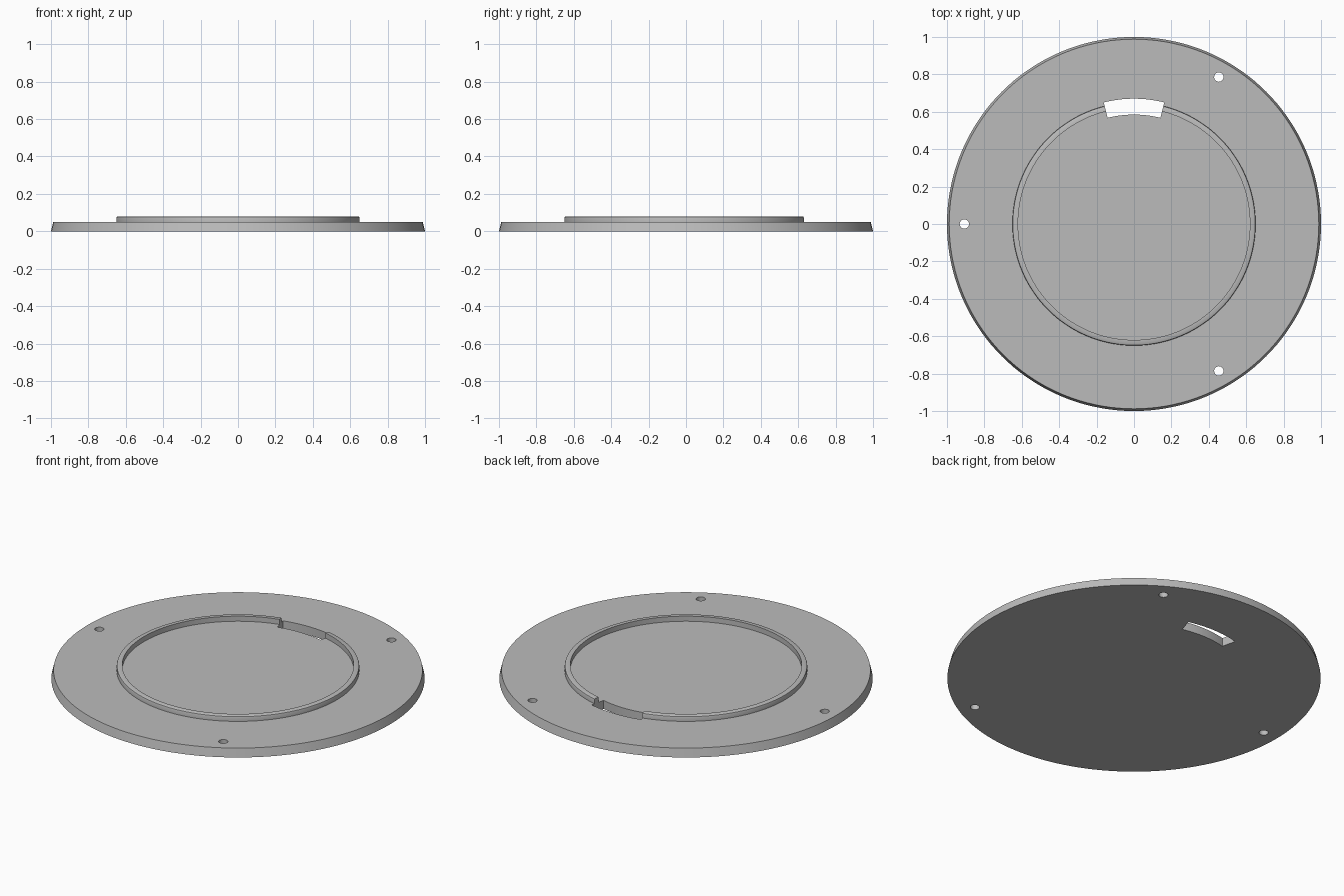
import bpy
import bmesh
from math import sin, cos, pi, radians

if "Cube" in bpy.data.objects:
    bpy.data.objects.remove(bpy.data.objects["Cube"], do_unlink=True)

# Single plain grey material
grey = bpy.data.materials.new("light grey")
grey.use_nodes = True
colour = (0.5, 0.5, 0.5, 1)
grey.diffuse_color = colour
grey.node_tree.nodes["Principled BSDF"].inputs["Base Color"].default_value = colour


def make_object(name, bm):
    bmesh.ops.recalc_face_normals(bm, faces=bm.faces)
    mesh = bpy.data.meshes.new(name)
    bm.to_mesh(mesh)
    bm.free()
    mesh.materials.append(grey)
    obj = bpy.data.objects.new(name, mesh)
    bpy.context.collection.objects.link(obj)
    return obj


def lathe(name, profile, segments):
    """Spin an (r, z) profile and cap its two ends."""
    bm = bmesh.new()
    rings = []
    for r, z in profile:
        rings.append([bm.verts.new((r * cos(2 * pi * i / segments),
                                    r * sin(2 * pi * i / segments), z))
                      for i in range(segments)])
    for a, b in zip(rings, rings[1:]):
        for i in range(segments):
            j = (i + 1) % segments
            bm.faces.new((a[i], a[j], b[j], b[i]))
    bm.faces.new(rings[0])
    bm.faces.new(rings[-1])
    return make_object(name, bm)


def prism(name, outline, bottom, top):
    """Extrude a flat (x, y) outline upward."""
    bm = bmesh.new()
    face = bm.faces.new([bm.verts.new((x, y, bottom)) for x, y in outline])
    new = bmesh.ops.extrude_face_region(bm, geom=[face])["geom"]
    verts = [v for v in new if isinstance(v, bmesh.types.BMVert)]
    bmesh.ops.translate(bm, verts=verts, vec=(0, 0, top - bottom))
    return make_object(name, bm)


def arc(r, start, end, steps, cx=0, cy=0):
    angles = [radians(start + (end - start) * i / steps) for i in range(steps + 1)]
    return [(cx + r * cos(a), cy + r * sin(a)) for a in angles]


# Tapered disc with a raised locating ring
plate = lathe("flanged_plate", [
    (1.0, 0), (0.988, 0.05), (0.65, 0.05), (0.65, 0.071), (0.648, 0.077),
    (0.643, 0.08), (0.62, 0.08), (0.62, 0.05)], 144)

# Curved slot through the ring, and three screw holes
cutters = [prism("slot_cutter",
                 arc(0.67, 76, 104, 16) + arc(0.585, 104, 76, 16), -0.1, 0.2)]
for angle in (60, 180, 300):
    cx, cy = 0.907 * cos(radians(angle)), 0.907 * sin(radians(angle))
    cutters.append(prism("screw_hole_cutter",
                         arc(0.025, 0, 345, 23, cx, cy), -0.1, 0.2))

bpy.context.view_layer.objects.active = plate
plate.select_set(True)
for cutter in cutters:
    cutter.hide_render = True
    mod = plate.modifiers.new("cut", "BOOLEAN")
    mod.operation = "DIFFERENCE"
    mod.solver = "EXACT"
    mod.object = cutter
    bpy.ops.object.modifier_apply(modifier=mod.name)
    bpy.data.objects.remove(cutter, do_unlink=True)

bpy.ops.object.shade_smooth_by_angle(angle=radians(32))
